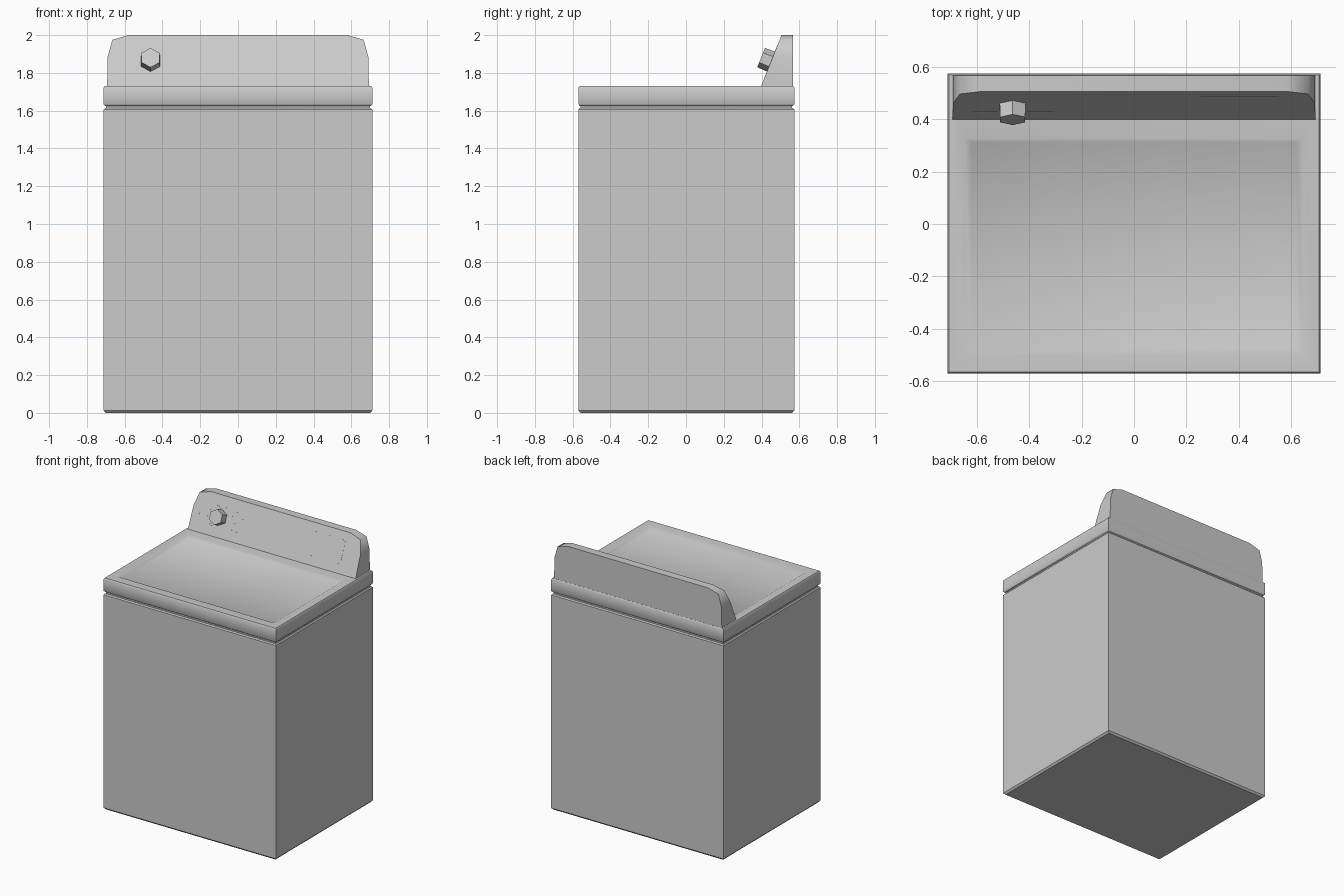
import bpy, bmesh, math
from mathutils import Matrix, Vector

cube = bpy.data.objects.get("Cube")
if cube:
    bpy.data.objects.remove(cube, do_unlink=True)

grey = bpy.data.materials.new("appliance grey")
grey.use_nodes = True
colour = (0.6, 0.6, 0.6, 1)
grey.diffuse_color = colour
grey.node_tree.nodes["Principled BSDF"].inputs["Base Color"].default_value = colour


def finish(name, bm, smooth=None):
    bmesh.ops.recalc_face_normals(bm, faces=bm.faces)
    mesh = bpy.data.meshes.new(name)
    bm.to_mesh(mesh)
    bm.free()
    mesh.materials.append(grey)
    obj = bpy.data.objects.new(name, mesh)
    bpy.context.collection.objects.link(obj)
    if smooth:
        bpy.ops.object.select_all(action="DESELECT")
        bpy.context.view_layer.objects.active = obj
        obj.select_set(True)
        bpy.ops.object.shade_smooth_by_angle(angle=math.radians(smooth))
    return obj


def loft(name, rings, smooth=None):
    """Stack rectangles given as (half width, front y, back y, z)."""
    bm = bmesh.new()
    loops = [[bm.verts.new(p) for p in
              ((-w, f, z), (w, f, z), (w, b, z), (-w, b, z))]
             for w, f, b, z in rings]
    for low, high in zip(loops, loops[1:]):
        for i in range(4):
            j = (i + 1) % 4
            bm.faces.new((low[i], low[j], high[j], high[i]))
    bm.faces.new(loops[0][::-1])
    bm.faces.new(loops[-1])
    return finish(name, bm, smooth)


W, F, B = 0.712, -0.57, 0.574


def inset(d, z):
    return (W - d, F + d, B - d, z)


# Cabinet with chamfered foot, and the recessed seam above it
loft("cabinet", [inset(0.012, 0), inset(0, 0.013), inset(0, 1.605), inset(0.007, 1.613)])
loft("seam", [inset(0.012, 1.6), inset(0.012, 1.64)])

# Top slab with a shallow sunken lid
loft("top_lid", [inset(0.007, 1.626), inset(0, 1.634), inset(0, 1.721), inset(0.006, 1.73),
                 (0.645, -0.498, 0.327, 1.73), (0.62, -0.475, 0.312, 1.717)], 50)

# Control panel: outline extruded, with the front leaning back
BASE, TOP, FOOT_Y, BACK_Y = 1.725, 2.0, 0.396, 0.567
LEAN = 0.4
half = [(0.693, BASE), (0.69, 1.885), (0.665, 1.975), (0.58, TOP)]
outline = half + [(-x, z) for x, z in reversed(half)]
bm = bmesh.new()
front = [bm.verts.new((x, FOOT_Y + LEAN * (z - BASE), z)) for x, z in outline]
back = [bm.verts.new((x, BACK_Y, z)) for x, z in outline]
bm.faces.new(front)
bm.faces.new(back[::-1])
for i in range(len(outline)):
    j = (i + 1) % len(outline)
    bm.faces.new((front[i], back[i], back[j], front[j]))
finish("control_panel", bm, 60)

# Frame of the leaning panel face: x across, y up the slope, z outward
up = Vector((0, LEAN, 1)).normalized()
out = Vector((1, 0, 0)).cross(up)


def on_panel(x, z):
    m = Matrix((Vector((1, 0, 0)), up, out)).transposed().to_4x4()
    m.translation = (x, FOOT_Y + LEAN * (z - BASE), z)
    return m


# Hexagonal knob
bm = bmesh.new()
bmesh.ops.create_cone(bm, cap_ends=True, segments=6, radius1=0.057, radius2=0.055,
                      depth=0.056, matrix=on_panel(-0.463, 1.86) @ Matrix.Translation((0, 0, 0.028)))
top_vert = max(v.co.z for v in bm.verts)
finish("knob", bm)


def plate(name, x0, x1, z0, z1):
    bm = bmesh.new()
    size = Matrix.Diagonal((x1 - x0, (z1 - z0) / up.z, 0.002, 1))
    bmesh.ops.create_cube(bm, size=1, matrix=on_panel((x0 + x1) / 2, (z0 + z1) / 2) @ size)
    finish(name, bm)


# Thin display plate and dial marks
plate("display", 0.255, 0.55, 1.81, 1.945)
for side in (-1, 1):
    plate("display_foot", 0.402 + side * 0.115 - 0.033, 0.402 + side * 0.115 + 0.033, 1.775, 1.79)
    for offset, z in ((0.075, 1.925), (0.13, 1.885), (0.14, 1.843), (0.105, 1.798)):
        x = -0.463 + side * offset
        plate("dial_mark", x - 0.05, x + 0.05, z - 0.004, z + 0.004)
